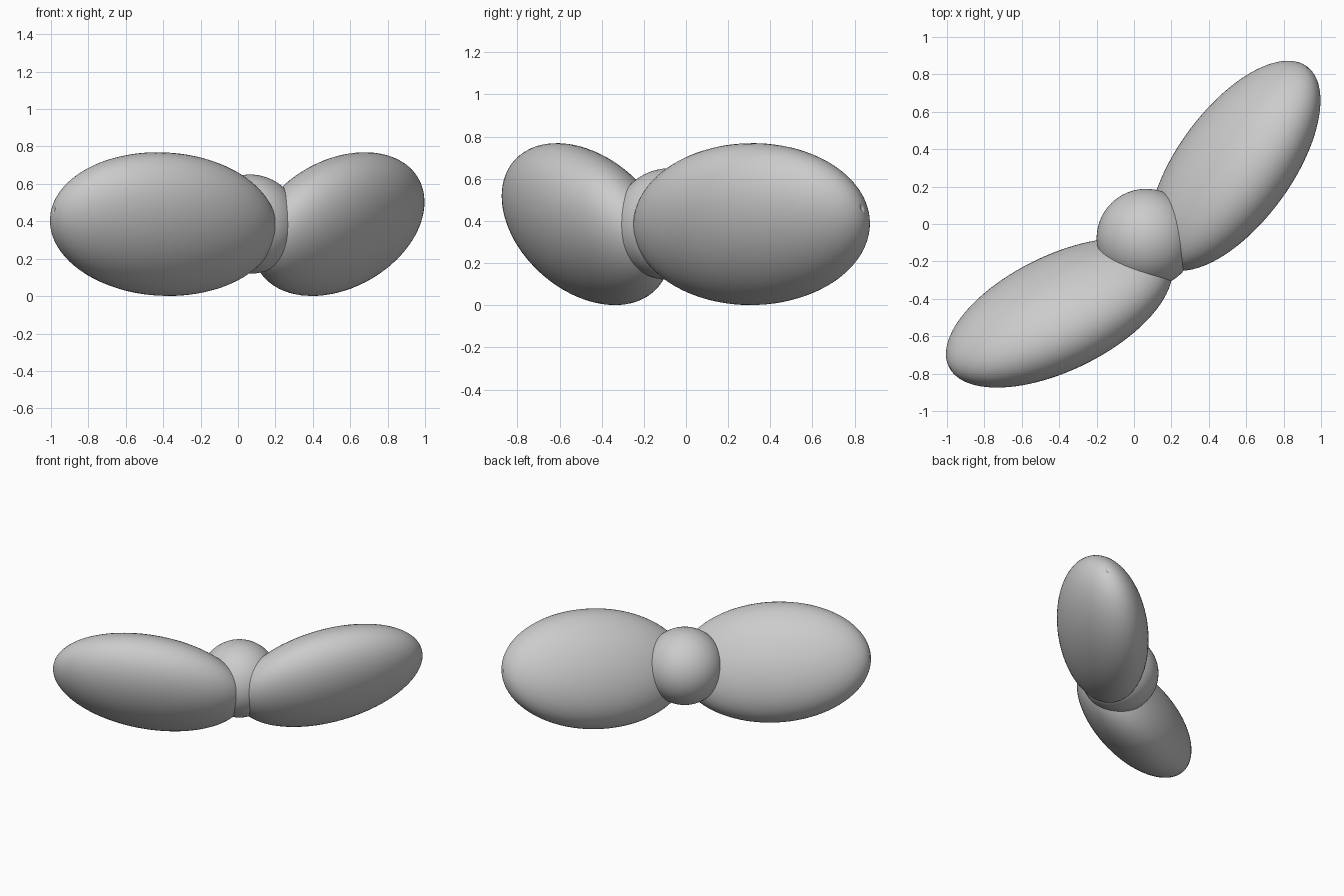
import bpy, bmesh
from math import cos, sin, radians
from mathutils import Vector, Matrix

cube = bpy.data.objects.get("Cube")
if cube:
    bpy.data.objects.remove(cube, do_unlink=True)

grey = bpy.data.materials.new("plain_grey")
grey.use_nodes = True
colour = (0.6, 0.6, 0.6, 1)
grey.diffuse_color = colour
grey.node_tree.nodes["Principled BSDF"].inputs["Base Color"].default_value = colour

# The two lobes mirror each other across a vertical plane with this normal
normal = Vector((cos(radians(40)), sin(radians(40)), 0))
mirror = Matrix.Scale(-1, 4, normal)


def ellipsoid(name, matrix, flip=False, dimple=False):
    """Unit sphere with its poles along local z, shaped by a matrix."""
    bm = bmesh.new()
    bmesh.ops.create_uvsphere(bm, u_segments=64, v_segments=48, radius=1)
    if dimple:
        # Small pit at the outer pole
        tip = max(bm.verts, key=lambda v: v.co.z)
        ring = bmesh.ops.inset_region(bm, faces=tip.link_faces[:],
                                      thickness=0.03, use_even_offset=False)
        tip.co.z -= 0.03
    bmesh.ops.transform(bm, matrix=matrix, verts=bm.verts)
    if flip:
        bmesh.ops.reverse_faces(bm, faces=bm.faces)
    for face in bm.faces:
        face.smooth = True
    mesh = bpy.data.meshes.new(name)
    bm.to_mesh(mesh)
    bm.free()
    mesh.materials.append(grey)
    obj = bpy.data.objects.new(name, mesh)
    bpy.context.collection.objects.link(obj)
    return obj


# Lobe axes: long axis points outward, thin axis across the flattened side
long_axis = Vector((-0.885, -0.449, 0.117)).normalized()
thin_axis = Vector((-0.339, 0.799, 0.497)).normalized()
wide_axis = long_axis.cross(thin_axis).normalized()
thin_axis = wide_axis.cross(long_axis)
turn = Matrix((thin_axis, wide_axis, long_axis)).transposed()
if turn.determinant() < 0:
    turn.col[1] = -turn.col[1]
lobe = (Matrix.Translation((-0.40, -0.475, 0.385)) @ turn.to_4x4()
        @ Matrix.Diagonal((0.265, 0.41, 0.66, 1)))

ellipsoid("right_lobe", lobe, dimple=True)
ellipsoid("left_lobe", mirror @ lobe, flip=True, dimple=True)

# Round knot between the lobes
ellipsoid("centre_knot", Matrix.Translation((0.065, -0.077, 0.385))
          @ Matrix.Scale(0.265, 4))
